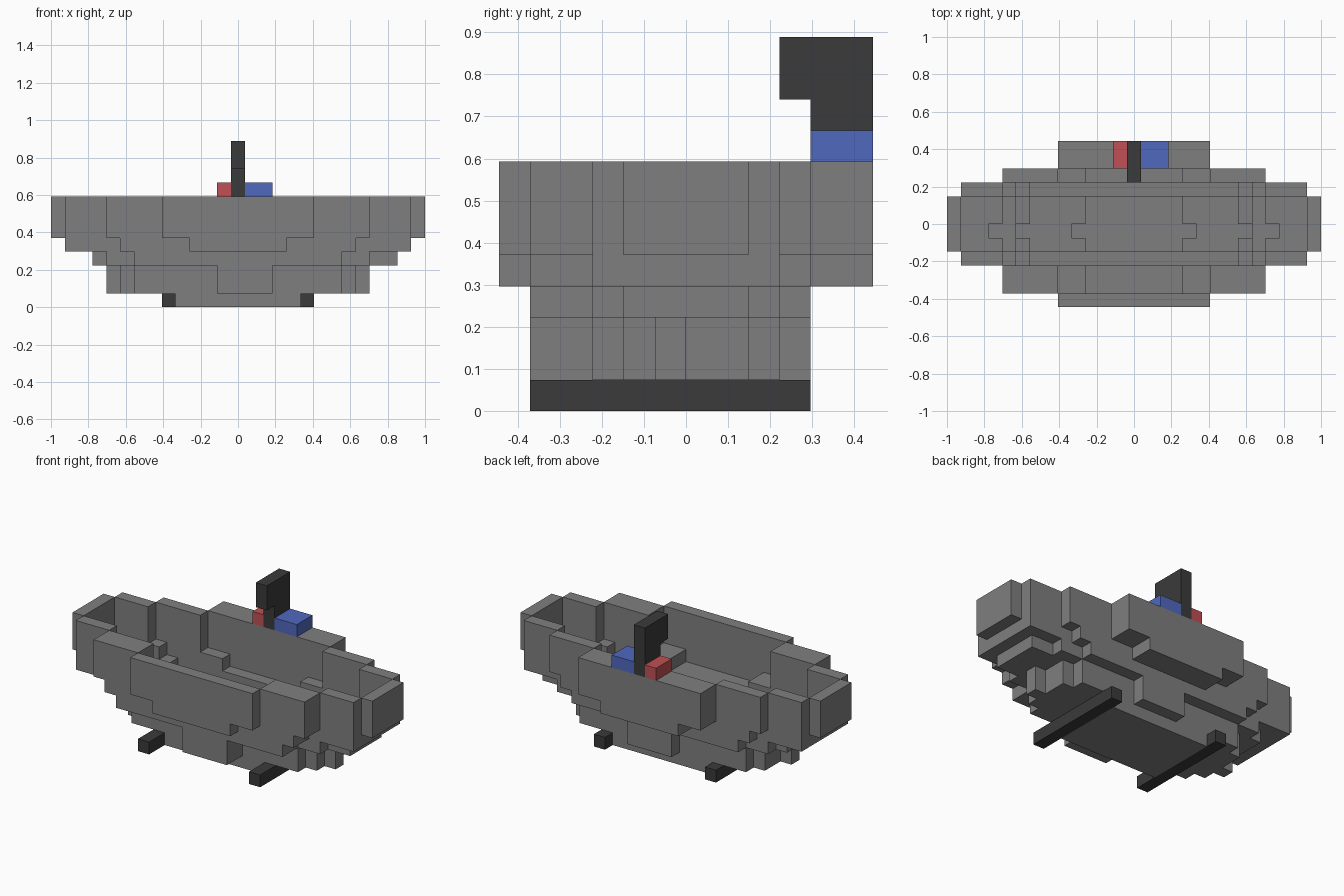
import bpy, bmesh, math

cube = bpy.data.objects.get("Cube")
if cube:
    bpy.data.objects.remove(cube, do_unlink=True)

U = 2 / 27  # block size


def material(name, rgb):
    m = bpy.data.materials.new(name)
    m.use_nodes = True
    m.diffuse_color = (*rgb, 1)
    m.node_tree.nodes["Principled BSDF"].inputs["Base Color"].default_value = (*rgb, 1)
    return m


gray = material("stone gray", (0.212, 0.212, 0.212))
black = material("dark iron", (0.043, 0.043, 0.043))
red = material("hot red", (0.53, 0.08, 0.09))
blue = material("cold blue", (0.08, 0.14, 0.52))


def cells(*boxes):
    """Grid cells filled by boxes given as (x0, x1, y0, y1, z0, z1)."""
    return {(x, y, z) for x0, x1, y0, y1, z0, z1 in boxes
            for x in range(x0, x1) for y in range(y0, y1) for z in range(z0, z1)}


def block_object(name, filled, mat):
    """Skin the outside of a set of cells and merge coplanar faces."""
    bm = bmesh.new()
    verts = {}

    def vert(p):
        if p not in verts:
            verts[p] = bm.verts.new(((p[0] - 13.5) * U, (p[1] - 6) * U, p[2] * U))
        return verts[p]

    for c in filled:
        for axis in range(3):
            a, b = (axis + 1) % 3, (axis + 2) % 3
            for side in (0, 1):
                n = list(c)
                n[axis] += 1 if side else -1
                if tuple(n) in filled:
                    continue
                loop = []
                for da, db in ((0, 0), (1, 0), (1, 1), (0, 1)):
                    p = list(c)
                    p[axis] += side
                    p[a] += da
                    p[b] += db
                    loop.append(vert(tuple(p)))
                bm.faces.new(loop if side else loop[::-1])
    bmesh.ops.dissolve_limit(bm, angle_limit=math.radians(1),
                             verts=bm.verts[:], edges=bm.edges[:])
    me = bpy.data.meshes.new(name)
    bm.to_mesh(me)
    bm.free()
    me.materials.append(mat)
    ob = bpy.data.objects.new(name, me)
    bpy.context.collection.objects.link(ob)
    return ob


# Tub shell: stepped outer layers, from the rim down to the base plate
outer = cells(
    (0, 27, 4, 8, 5, 8), (1, 26, 3, 9, 5, 8), (4, 23, 1, 10, 5, 8), (8, 19, 0, 12, 5, 8),
    (1, 26, 3, 9, 4, 5), (5, 22, 1, 10, 4, 5), (10, 17, 0, 12, 4, 5),
    (3, 25, 4, 8, 3, 4), (4, 23, 3, 9, 3, 4), (6, 21, 1, 10, 3, 4),
    (4, 23, 5, 6, 1, 3), (5, 22, 4, 8, 1, 3), (6, 21, 3, 9, 1, 3), (12, 16, 1, 10, 1, 3),
    (9, 18, 3, 9, 0, 1))

# Hollow of the tub, stepping inwards towards the floor
hollow = cells(
    (1, 26, 4, 8, 5, 8), (4, 23, 3, 9, 5, 8), (8, 19, 1, 10, 5, 8),
    (10, 17, 1, 10, 4, 5), (5, 22, 3, 9, 4, 5), (4, 23, 4, 8, 4, 5), (3, 24, 5, 6, 4, 5),
    (6, 21, 3, 9, 3, 4), (5, 22, 4, 8, 3, 4),
    (6, 21, 4, 8, 2, 3), (5, 22, 5, 6, 2, 3),
    (10, 17, 4, 8, 1, 2), (9, 18, 5, 6, 1, 2))
block_object("tub", outer - hollow, gray)

# Runners under the tub
for name, x in (("right_runner", 8), ("left_runner", 18)):
    block_object(name, cells((x, x + 1, 1, 10, 0, 1)), black)

# Tap and its two handles on the back rim
block_object("tap", cells((13, 14, 10, 12, 8, 12), (13, 14, 9, 10, 10, 12)), black)
block_object("hot_handle", cells((12, 13, 10, 12, 8, 9)), red)
block_object("cold_handle", cells((14, 16, 10, 12, 8, 9)), blue)
